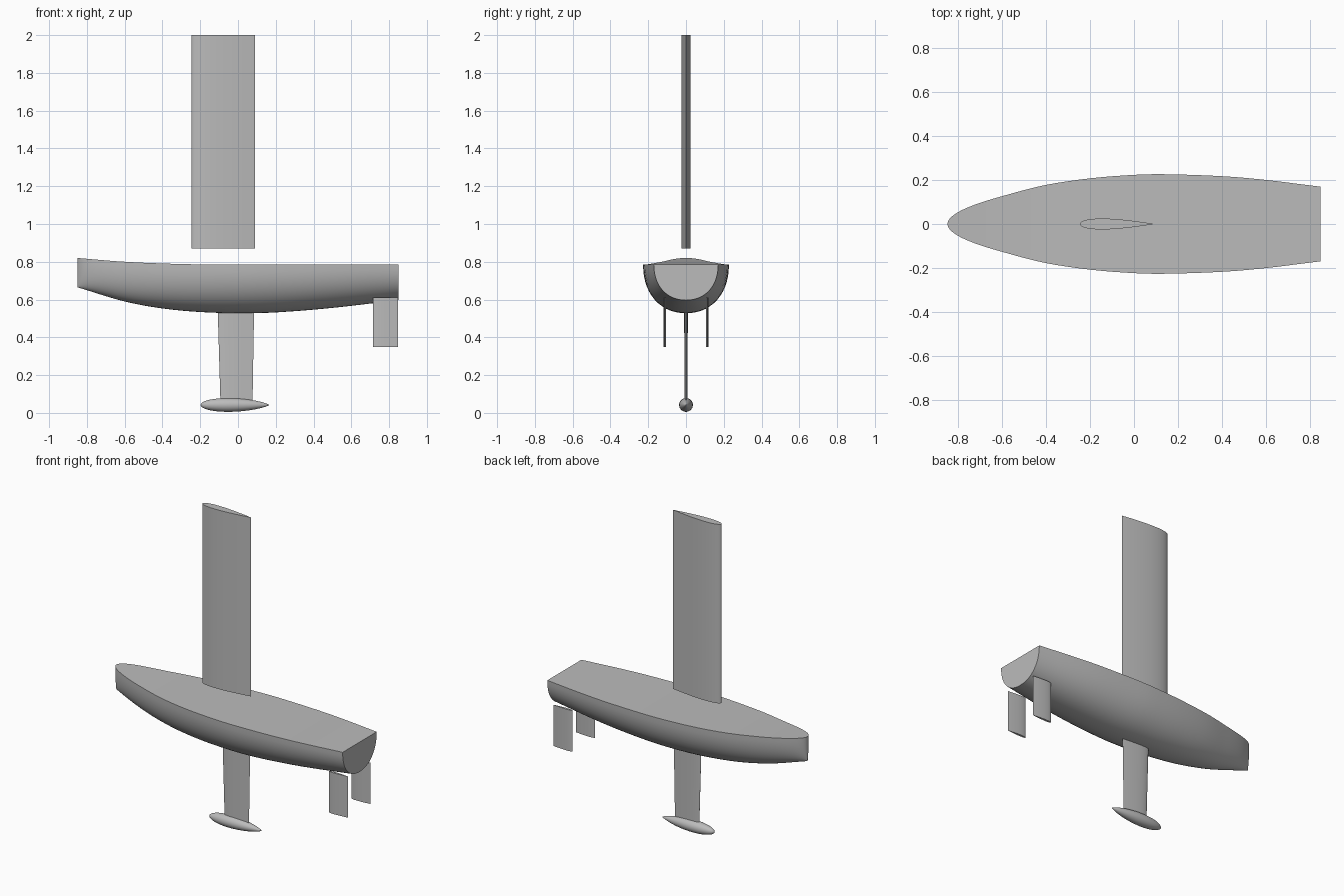
import bpy
import bmesh
import math

cube = bpy.data.objects.get("Cube")
if cube:
    bpy.data.objects.remove(cube, do_unlink=True)

grey = bpy.data.materials.new("plain grey")
grey.use_nodes = True
COLOUR = (0.5, 0.5, 0.5, 1)
grey.diffuse_color = COLOUR
grey.node_tree.nodes["Principled BSDF"].inputs["Base Color"].default_value = COLOUR


def finish(name, bm, angle=35):
    """Turn a bmesh into a shaded object with the shared material."""
    bmesh.ops.remove_doubles(bm, verts=bm.verts, dist=1e-5)
    bmesh.ops.recalc_face_normals(bm, faces=bm.faces)
    mesh = bpy.data.meshes.new(name)
    bm.to_mesh(mesh)
    bm.free()
    mesh.materials.append(grey)
    obj = bpy.data.objects.new(name, mesh)
    bpy.context.collection.objects.link(obj)
    bpy.ops.object.select_all(action="DESELECT")
    obj.select_set(True)
    bpy.context.view_layer.objects.active = obj
    bpy.ops.object.shade_smooth_by_angle(angle=math.radians(angle))
    return obj


def loft(name, rings, angle=35):
    """Skin closed rings of equal length and cap both ends."""
    bm = bmesh.new()
    rows = [[bm.verts.new(p) for p in ring] for ring in rings]
    for a, b in zip(rows, rows[1:]):
        for i in range(len(a)):
            j = (i + 1) % len(a)
            bm.faces.new((a[i], a[j], b[j], b[i]))
    bm.faces.new(rows[0])
    bm.faces.new(rows[-1])
    return finish(name, bm, angle)


def foil(x0, x1, thickness, y, z, n=24):
    """Symmetric aerofoil ring, blunt at x0 and sharp at x1."""
    def half(t):
        return 5 * thickness * (0.2969 * math.sqrt(t) - 0.126 * t - 0.3516 * t**2
                                + 0.2843 * t**3 - 0.1036 * t**4)
    ts = [(1 - math.cos(math.pi * i / n)) / 2 for i in range(n + 1)]
    upper = [(x0 + (x1 - x0) * t, y + half(t), z) for t in ts]
    lower = [(x0 + (x1 - x0) * t, y - half(t), z) for t in ts[-2:0:-1]]
    return upper + lower


def curve_through(points, x):
    """Smooth interpolation through (x, value) points."""
    last = len(points) - 1
    k = max(i for i in range(last) if points[i][0] <= x or i == 0)

    def slope(i):
        a, b = points[max(i - 1, 0)], points[min(i + 1, last)]
        return (b[1] - a[1]) / (b[0] - a[0])
    (xa, va), (xb, vb) = points[k], points[k + 1]
    w = xb - xa
    t = (x - xa) / w
    return ((2 * t**3 - 3 * t**2 + 1) * va + (t**3 - 2 * t**2 + t) * w * slope(k)
            + (3 * t**2 - 2 * t**3) * vb + (t**3 - t**2) * w * slope(k + 1))


# Hull: rounded sections swept from a plumb bow to an open-width flat transom
BOW, STERN = -0.85, 0.85
sheer = [(BOW, 0.82), (-0.6, 0.80), (-0.3, 0.788), (0, 0.785), (STERN, 0.785)]
keel = [(BOW, 0.665), (-0.6, 0.59), (-0.4, 0.553), (-0.2, 0.534), (0, 0.528),
        (0.2, 0.532), (0.5, 0.556), (STERN, 0.597)]
# Beam is stored against the square root of distance so the bow stays rounded
beam = [(0, 0), (0.22, 0.054), (0.5, 0.127), (0.67, 0.178), (0.806, 0.208),
        (0.922, 0.224), (0.99, 0.227), (1.118, 0.218), (1.204, 0.201), (1.304, 0.17)]
STATIONS, SIDES = 48, 28
sections = []
for s in range(STATIONS + 1):
    root = max(0.002, s / STATIONS * math.sqrt(STERN - BOW))
    x = min(BOW + root * root, STERN)
    top, bottom = curve_through(sheer, x), curve_through(keel, x)
    half = max(curve_through(beam, min(root, 1.3038)), 0.0004)
    ring = []
    for i in range(SIDES + 1):
        a = math.pi * i / SIDES
        c, d = math.cos(a), math.sin(a)
        ring.append((x, half * math.copysign(abs(c)**0.92, c),
                     top - (top - bottom) * max(d, 0)**0.92))
    sections.append(ring)
loft("hull", sections, 40)

# Rigid wing sail standing clear of the deck
loft("wing_sail", [foil(-0.247, 0.09, 0.05, 0, z) for z in (0.87, 2.0)])

# Tapered keel fin with a teardrop ballast bulb
loft("keel_fin", [foil(-0.093, 0.077, 0.017, 0, 0.06),
                  foil(-0.107, 0.085, 0.019, 0, 0.535)])

NOSE, TAIL, RADIUS, CENTRE = -0.198, 0.165, 0.041, 0.042
rings = []
for i in range(25):
    a = math.pi * i / 24
    t = (1 - math.cos(a)) / 2
    r = max(RADIUS * math.sqrt(t) * (1 - t)**0.75 / 0.485, 1e-4)
    rings.append([(NOSE + (TAIL - NOSE) * t, r * math.cos(math.tau * j / 32),
                   CENTRE + r * math.sin(math.tau * j / 32)) for j in range(32)])
loft("ballast_bulb", rings, 60)

# Twin rudders
for side, y in (("back", 0.113), ("front", -0.113)):
    loft("rudder_" + side, [foil(0.715, 0.848, 0.0145, y, z) for z in (0.35, 0.61)])
